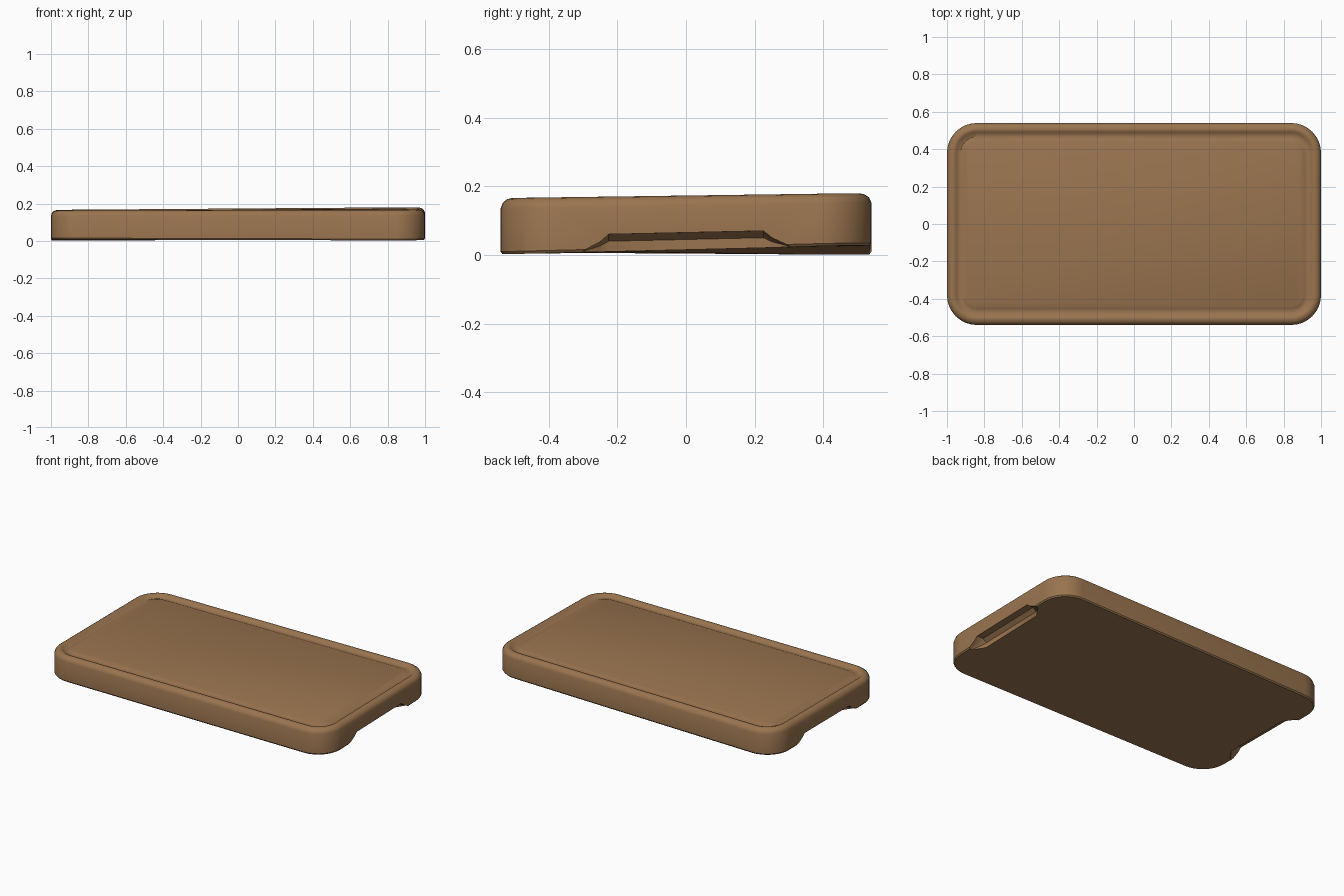
import bpy, bmesh
from math import sin, cos, pi

HX, HY, THICK, RADIUS = 1.0, 0.54, 0.165, 0.16

if "Cube" in bpy.data.objects:
    bpy.data.objects.remove(bpy.data.objects["Cube"])

wood = bpy.data.materials.new("brown wood")
wood.use_nodes = True
colour = (0.32, 0.175, 0.078, 1)
wood.diffuse_color = colour
wood.node_tree.nodes["Principled BSDF"].inputs["Base Color"].default_value = colour


def loft(name, rings):
    """Skin closed rings of points and cap both ends."""
    bm = bmesh.new()
    loops = [[bm.verts.new(p) for p in ring] for ring in rings]
    n = len(loops[0])
    for a, b in zip(loops, loops[1:]):
        for i in range(n):
            j = (i + 1) % n
            bm.faces.new((a[i], a[j], b[j], b[i]))
    bm.faces.new(loops[0][::-1])
    bm.faces.new(loops[-1])
    bmesh.ops.recalc_face_normals(bm, faces=bm.faces)
    mesh = bpy.data.meshes.new(name)
    bm.to_mesh(mesh)
    bm.free()
    obj = bpy.data.objects.new(name, mesh)
    bpy.context.collection.objects.link(obj)
    return obj


def rounded_rect(inset, z, steps=8):
    r = RADIUS - inset
    cx, cy = HX - RADIUS, HY - RADIUS
    ring = []
    for k, (sx, sy) in enumerate([(1, 1), (-1, 1), (-1, -1), (1, -1)]):
        for i in range(steps + 1):
            a = (k + i / steps) * pi / 2
            ring.append((sx * cx + r * cos(a), sy * cy + r * sin(a), z))
    return ring


# Board: side wall, rounded rim, juice groove and raised centre
profile = [(0.006, 0), (0, 0.008), (0, 0.135), (0.007, 0.152), (0.02, 0.162),
           (0.034, THICK), (0.044, 0.163), (0.054, 0.154), (0.074, 0.149),
           (0.09, 0.155), (0.1, 0.159)]
board = loft("cutting_board", [rounded_rect(i, z) for i, z in profile])
board.data.materials.append(wood)


# Finger grips: tapered cutters under both short ends
def grip_ring(side, y, height, depth):
    inner = HX - depth
    section = [(1.1, -0.05), (inner, -0.05), (inner, height * 0.6),
               (inner + depth * 0.35, height), (1.1, height)]
    return [(side * x, y, z) for x, z in section]


half = [(0.3, 0.004, 0.02), (0.25, 0.03, 0.055), (0.225, 0.052, 0.07)]
stations = [(-y, h, d) for y, h, d in half] + half[::-1]
bpy.context.view_layer.objects.active = board
for side, label in ((1, "left"), (-1, "right")):
    cutter = loft(label + "_grip_cutter", [grip_ring(side, *s) for s in stations])
    cutter.hide_render = True
    cut = board.modifiers.new(label + " grip", 'BOOLEAN')
    cut.operation, cut.solver, cut.object = 'DIFFERENCE', 'EXACT', cutter
    bpy.ops.object.modifier_apply(modifier=cut.name)
    bpy.data.objects.remove(cutter)


# Slight warp of the wood: blend corner heights of underside and top
def corner_blend(x, y, front_right, front_left, back_right, back_left):
    u, v = (x / HX + 1) / 2, (y / HY + 1) / 2
    front = front_right * (1 - u) + front_left * u
    back = back_right * (1 - u) + back_left * u
    return front * (1 - v) + back * v


for vert in board.data.vertices:
    x, y, z = vert.co
    low = corner_blend(x, y, 0.008, 0.002, 0, 0.03)
    high = corner_blend(x, y, 0.163, 0.166, 0.166, 0.181)
    vert.co.z = low + (high - low) * z / THICK

bpy.ops.object.select_all(action='DESELECT')
board.select_set(True)
bpy.ops.object.shade_smooth_by_angle(angle=0.6)
